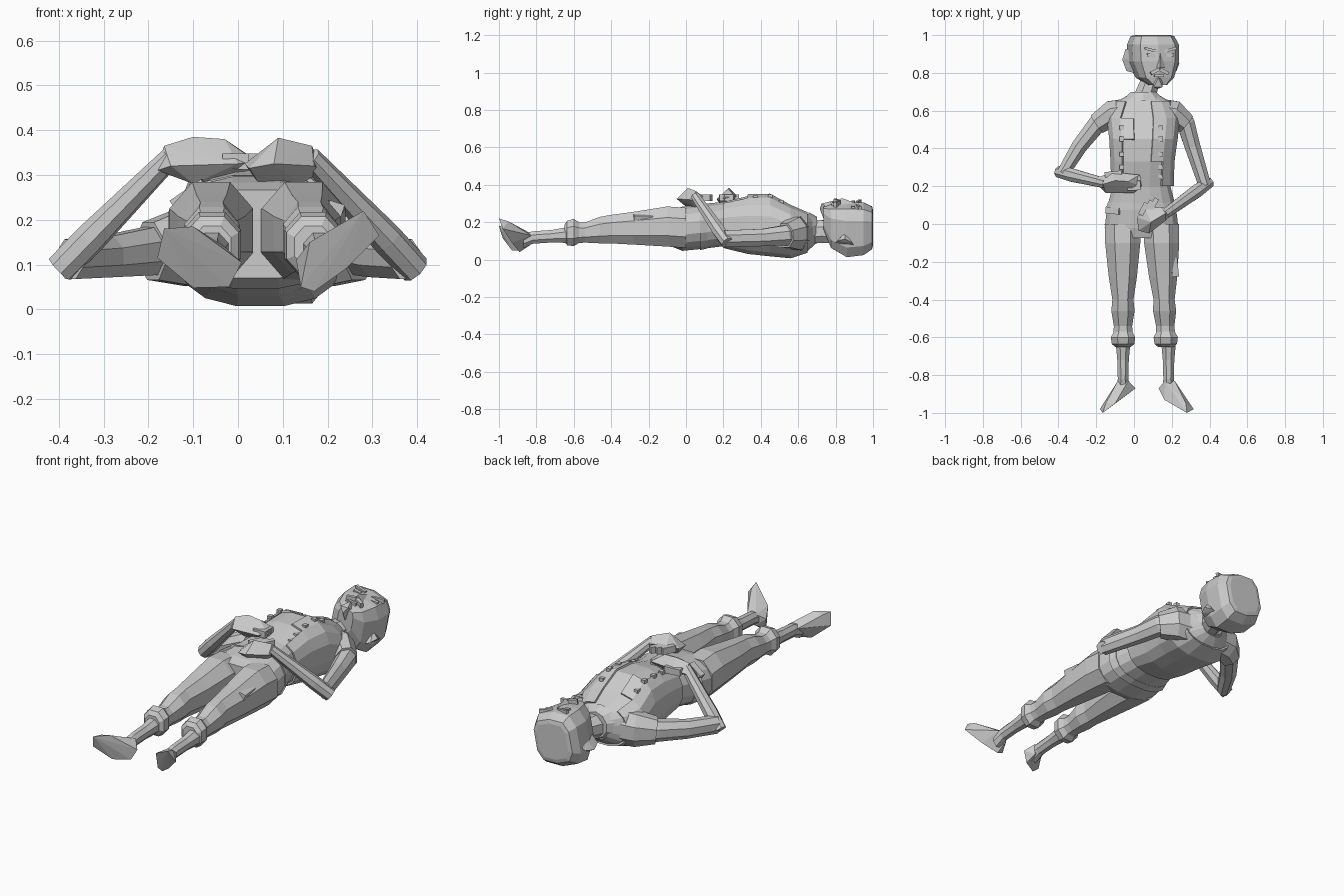
import bpy, bmesh, math
from mathutils import Vector, Matrix
from mathutils.bvhtree import BVHTree


def finish(name, bm):
    bmesh.ops.recalc_face_normals(bm, faces=bm.faces)
    me = bpy.data.meshes.new(name)
    bm.to_mesh(me)
    bm.free()
    ob = bpy.data.objects.new(name, me)
    bpy.context.collection.objects.link(ob)
    return ob


def tube(name, secs, n=8, power=1.0, axis=None, roll=0, caps=True, gap=None):
    """Loft through sections (x, y, z, side radius, up radius)."""
    bm = bmesh.new()
    P = [Vector(s[:3]) for s in secs]
    rings = []
    for i, s in enumerate(secs):
        t = Vector(axis) if axis else P[min(i + 1, len(P) - 1)] - P[max(i - 1, 0)]
        t.normalize()
        side = t.cross(Vector((0, 0, 1))).normalized()
        up = side.cross(t)
        ring = []
        for k in range(n):
            a = 2 * math.pi * (k + 0.5) / n
            c = math.copysign(abs(math.cos(a)) ** power, math.cos(a)) * s[3]
            d = math.copysign(abs(math.sin(a)) ** power, math.sin(a)) * s[4]
            off = Matrix.Rotation(roll, 3, t) @ (side * c + up * d)
            ring.append(bm.verts.new(P[i] + off))
        rings.append(ring)
    for a, b in zip(rings, rings[1:]):
        for k in range(n):
            bm.faces.new((a[k], a[(k + 1) % n], b[(k + 1) % n], b[k]))
    if caps:
        bm.faces.new(rings[0])
        bm.faces.new(rings[-1])
    if gap:
        x0, x1, z0 = gap
        dead = [f for f in bm.faces
                if x0 < f.calc_center_median().x < x1 and f.calc_center_median().z > z0]
        bmesh.ops.delete(bm, geom=dead, context='FACES')
    return finish(name, bm)


def hull(name, pts):
    bm = bmesh.new()
    vs = [bm.verts.new(p) for p in pts]
    bmesh.ops.convex_hull(bm, input=vs)
    bmesh.ops.delete(bm, geom=[v for v in bm.verts if not v.link_faces], context='VERTS')
    return finish(name, bm)


def box(name, c, size, rz=0, ry=0):
    bm = bmesh.new()
    m = (Matrix.Translation(c) @ Matrix.Rotation(rz, 4, 'Z')
         @ Matrix.Rotation(ry, 4, 'Y') @ Matrix.Diagonal((*size, 1)))
    bmesh.ops.create_cube(bm, size=1, matrix=m)
    return finish(name, bm)


def top_of(ob, x, y):
    t = BVHTree.FromPolygons([v.co for v in ob.data.vertices],
                             [p.vertices[:] for p in ob.data.polygons])
    hit = t.ray_cast(Vector((x, y, 2)), Vector((0, 0, -1)))[0]
    return hit.z if hit else 0.0


Y = (0, -1, 0)
# Torso with hips
torso = [(.05, .69, .15, .07, .07), (.05, .65, .145, .14, .1), (.05, .56, .15, .185, .135),
         (.05, .45, .185, .172, .16), (.045, .33, .19, .16, .152), (.04, .2, .19, .155, .12),
         (.04, .09, .178, .185, .122), (.04, -.02, .165, .198, .12), (.04, -.075, .168, .185, .1)]
body = tube("torso", torso, 16, .8, Y)
# Open vest and its buttons
vest = tube("vest", [(x, y, z, a + .012, b + .01) for x, y, z, a, b in torso[1:5]]
            + [(.045, .2, .19, .168, .13)], 16, .8, Y, caps=False, gap=(-.035, .125, .2))
sol = vest.modifiers.new("cloth", 'SOLIDIFY')
sol.thickness = .01
for sx in (-.065, .142):
    for y in (.51, .45, .37, .3, .25):
        z = max(top_of(body, sx, y), top_of(vest, sx, y))
        box("vest_button", (sx, y, z), (.022, .024, .018))
tube("waistband", [(.04, .115, .18, .18, .122), (.04, .075, .175, .195, .126)], 16, .8, Y)
# Collar and neck
tube("collar", [(.05, .70, .16, .068, .07), (.05, .655, .155, .12, .098)], 10, 1, Y)
tube("neck", [(.05, .65, .15, .065, .07), (.08, .74, .15, .055, .065), (.1, .82, .15, .06, .07)], 8)

# Trousers, cuffs and shins
leg = [(.0, .17, .102, .115), (-.1, .177, .1, .115), (-.28, .168, .08, .094),
       (-.4, .163, .06, .082), (-.46, .158, .066, .076), (-.54, .145, .052, .058),
       (-.6, .143, .056, .06)]
for side, x0, x1 in (("left", -.06, -.058), ("right", .142, .168)):
    def lx(y):
        return x0 + (x1 - x0) * min(1, -y / .6)
    tube(side + "_trouser_leg", [(lx(y), y, z, a, b) for y, z, a, b in leg], 8, .9, Y)
    tube(side + "_cuff", [(lx(-1), -.57, .145, .052, .058), (lx(-1), -.6, .145, .069, .078),
                          (lx(-1), -.635, .142, .064, .07), (lx(-1), -.65, .14, .045, .05)], 8, .9, Y)
    sx = lx(-1) + (.015 if side == "right" else 0)
    tube(side + "_shin", [(sx, -.63, .132, .042, .046), (sx, -.72, .125, .033, .036),
                          (sx, -.82, .118, .03, .036), (sx, -.87, .1, .034, .042)], 8, 1, Y)
# Splayed bare feet
hull("left_foot", [(.008, -.87, .105), (-.02, -.885, .05), (-.1, -.93, .048), (-.18, -.98, .115),
                   (-.165, -1, .18), (-.1, -.95, .185), (-.03, -.83, .14), (-.03, -.83, .08),
                   (-.085, -.83, .13), (-.12, -.9, .14), (-.15, -.95, .175), (-.165, -.955, .12)])
hull("right_foot", [(.13, -.87, .11), (.14, -.885, .05), (.17, -.89, .04), (.24, -.93, .09),
                    (.315, -.98, .165), (.28, -1, .22), (.16, -.93, .15), (.165, -.83, .14),
                    (.165, -.83, .08), (.215, -.83, .13), (.25, -.9, .155), (.275, -.95, .205),
                    (.295, -.955, .16)])
# Pockets on the hip and thigh
box("hip_pocket", (-.105, .07, .25), (.085, .035, .04), -.1, -.6)
box("thigh_pocket", (.205, -.23, .2), (.035, .1, .08), .1, .3)

# Arms: sleeve, upper arm, forearm
arms = {
    "left": [(-.03, .6, .14), (-.115, .585, .14), (-.195, .53, .13), (-.29, .41, .118),
             (-.375, .27, .112), (-.15, .215, .34)],
    "right": [(.13, .6, .14), (.21, .585, .14), (.275, .53, .13), (.31, .41, .118),
              (.375, .205, .112), (.16, .05, .34)]}
for side, (a, b, c, d, e, w) in arms.items():
    tube(side + "_shoulder", [(*a, .07, .1), (*b, .075, .095), (*c, .06, .07)], 8)
    tube(side + "_upper_arm", [(*b, .055, .065), (*c, .052, .058), (*d, .045, .05), (*e, .036, .048)], 8)
    ev, wv = Vector(e), Vector(w)
    tip = ev - (wv - ev) * .1
    tube(side + "_forearm", [(*tip, .032, .035), (*ev.lerp(wv, .2), .038, .036),
                             (*ev.lerp(wv, .6), .033, .03), (*w, .028, .024)], 8)
# Hands resting on the belly
hull("left_hand", [(-.18, .195, .31), (-.18, .25, .32), (-.165, .21, .365), (-.12, .275, .34),
                   (-.1, .23, .385), (-.03, .225, .38), (.03, .26, .34), (.04, .2, .33),
                   (0, .165, .325), (-.15, .165, .32), (-.1, .2, .28), (.0, .22, .28)])
hull("right_hand", [(.19, .08, .31), (.17, .02, .32), (.165, .055, .365), (.08, -.05, .325),
                    (.025, -.035, .315), (.015, .035, .325), (.06, .08, .345), (.14, .09, .34),
                    (.09, .01, .383), (.05, .01, .275), (.14, .05, .28)])
# Curled fingers and thumb
for k in range(3):
    box("right_finger", (.05 + k * .027, .08 + k * .012, .33), (.026, .07, .035), -.5)
    box("left_finger", (.0, .19 + k * .025, .33), (.07, .024, .035), .05)
box("left_thumb", (-.11, .265, .33), (.09, .028, .035), .1)

# Head, rolled a little to one side
head = tube("head", [(.125, .735, .225, .045, .065), (.11, .775, .18, .095, .12),
                     (.102, .86, .16, .127, .15), (.1, .95, .165, .13, .142),
                     (.098, .995, .17, .11, .115), (.098, 1, .17, .09, .095)], 10, .62, Y, roll=-.2)
hull("left_ear", [(-.02, .93, .15), (-.045, .925, .13), (-.062, .87, .12), (-.04, .81, .13),
                  (-.0, .8, .16), (.0, .92, .18), (.01, .87, .19), (-.02, .87, .1)])
hull("right_ear", [(.2, .9, .07), (.225, .89, .09), (.24, .85, .11), (.225, .81, .1),
                   (.2, .8, .09), (.21, .85, .145)])


# Face features sit on the head surface
def feature(name, x, y, size, rz=0, lift=0):
    box(name, (x, y, top_of(head, x, y) + lift), size, rz, .15)


for x, s in ((.09, -1), (.19, 1)):
    feature("eyebrow", x, .922, (.07, .014, .022), s * .25)
    feature("eye", x, .893, (.042, .018, .012), s * .1)
    feature("moustache", .135 + s * .024, .808, (.05, .018, .03), -s * .45, .006)
z = top_of(head, .138, .85)
hull("nose", [(.14, .905, z), (.112, .825, z - .01), (.168, .825, z - .01),
              (.138, .825, z + .025), (.138, .84, z + .023)])
feature("lower_lip", .132, .785, (.05, .014, .02))
hull("goatee", [(.1, .77, .27), (.155, .77, .27), (.13, .775, .312), (.105, .725, .3),
                (.15, .725, .3), (.125, .715, .27), (.125, .735, .22)])
